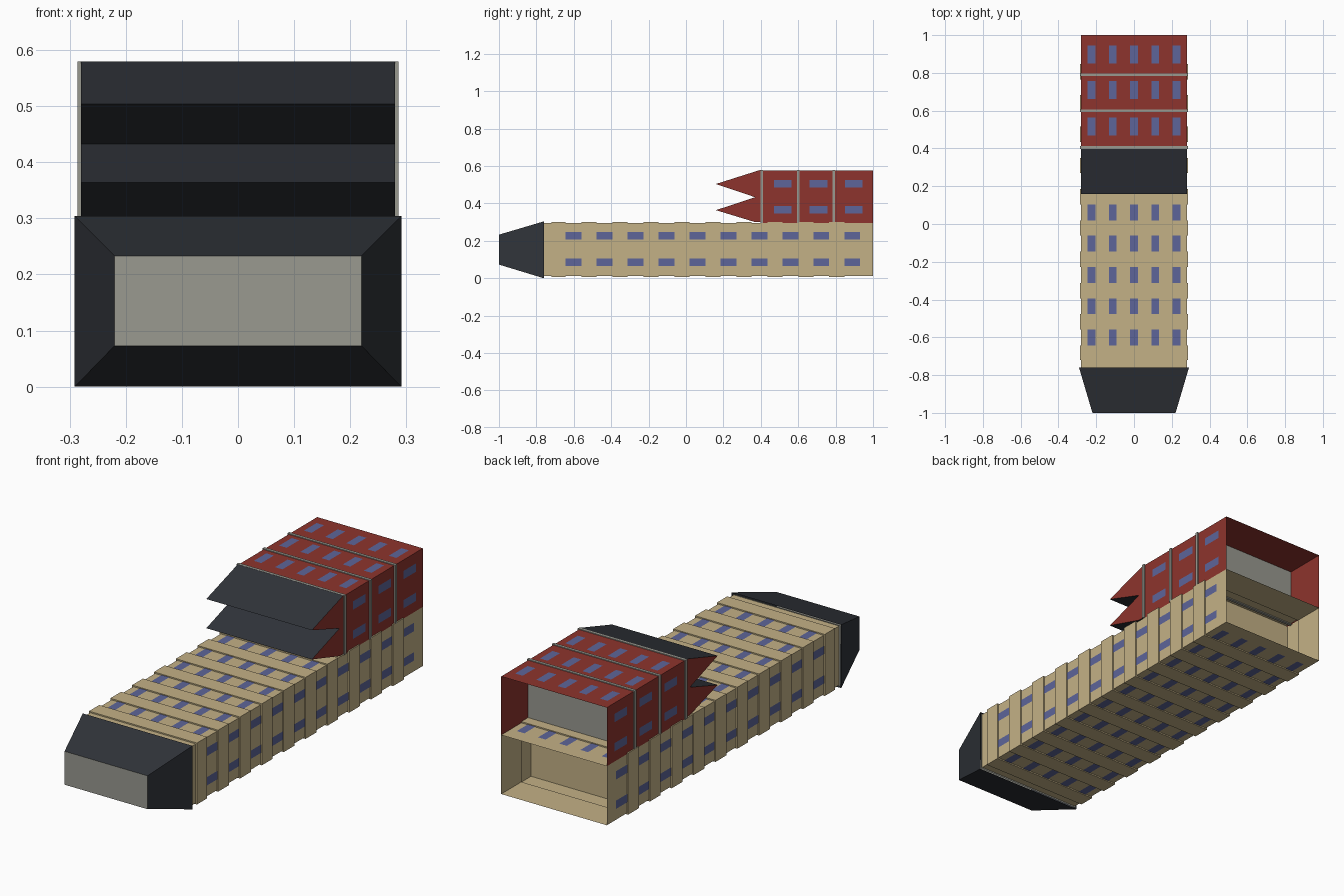
import bpy

if "Cube" in bpy.data.objects:
    bpy.data.objects.remove(bpy.data.objects["Cube"])

def mat(name, rgb):
    m = bpy.data.materials.new(name)
    m.diffuse_color = (*rgb, 1)
    m.use_nodes = True
    m.node_tree.nodes["Principled BSDF"].inputs["Base Color"].default_value = m.diffuse_color
    return m

TAN = mat("tan", (0.55, 0.44, 0.24))
RED = mat("red", (0.27, 0.034, 0.026))
DARK = mat("dark", (0.030, 0.034, 0.042))
BLUE = mat("blue", (0.11, 0.13, 0.32))
GREY = mat("grey", (0.32, 0.32, 0.28))

def make(name, verts, faces, mats, pick=None):
    me = bpy.data.meshes.new(name)
    me.from_pydata(verts, [], faces)
    for m in mats:
        me.materials.append(m)
    if pick:
        for p, i in zip(me.polygons, pick):
            p.material_index = i
    ob = bpy.data.objects.new(name, me)
    bpy.context.collection.objects.link(ob)
    return ob

def loft(sections):
    """Rectangular rings (y, half_width, z0, z1) joined into an open tube."""
    verts, faces = [], []
    for y, w, a, b in sections:
        verts += [(-w, y, a), (w, y, a), (w, y, b), (-w, y, b)]
    for i in range(len(sections) - 1):
        for k in range(4):
            a, b = 4 * i + k, 4 * i + (k + 1) % 4
            faces.append((a, b, b + 4, a + 4))
    return verts, faces

def panel(name, y, w, a, b, m):
    make(name, [(-w, y, a), (w, y, a), (w, y, b), (-w, y, b)], [(0, 1, 2, 3)], [m])

def plate(name, y, w, a, b, t, m):
    v, f = loft([(y - t / 2, w, a, b), (y + t / 2, w, a, b)])
    make(name, v, f + [(0, 3, 2, 1), (4, 5, 6, 7)], [m])

def windows(name, ys, length, w, rows, levels):
    """Flat panes: two rows per side, five columns on each horizontal level."""
    verts, faces = [], []
    def quad(pts, flip):
        n = len(verts)
        verts.extend(pts)
        faces.append((n + 3, n + 2, n + 1, n) if flip else (n, n + 1, n + 2, n + 3))
    h = 0.02
    for y in ys:
        a, b = y - length / 2, y + length / 2
        for s in (-1, 1):
            for z in rows:
                x = s * w
                quad([(x, a, z - h), (x, b, z - h), (x, b, z + h), (x, a, z + h)], s < 0)
        for z, down in levels:
            for i in range(-2, 3):
                x = i * 0.1125
                quad([(x - h, a, z), (x + h, a, z), (x + h, b, z), (x - h, b, z)], down)
    make(name, verts, faces, [BLUE])

# Ribbed lower body, open at the rear
W, Z0, Z1, R = 0.28, 0.012, 0.295, 0.006
STEP, PANE = 0.1656, 0.084
body_ys = [-0.601 + STEP * i for i in range(10)]
sections = [(-0.76, W, Z0, Z1)]
for i, y in enumerate(body_ys):
    start = -0.72 if i == 0 else body_ys[i - 1] + PANE / 2
    end = y - PANE / 2
    sections += [(start, W, Z0, Z1), (start, W + R, Z0 - R, Z1 + R),
                 (end, W + R, Z0 - R, Z1 + R), (end, W, Z0, Z1)]
sections.append((1.0, W, Z0, Z1))
make("lower_body", *loft(sections), [TAN])
panel("lower_rear_wall", 0.77, W, Z0, Z1, TAN)
windows("lower_windows", body_ys, PANE, W + 0.002, (0.085, 0.226),
        ((Z1 + 0.002, False), (Z0 - 0.002, True)))

# Tapered front cap with a grey face
v, f = loft([(-1.0, 0.22, 0.073, 0.233), (-0.76, 0.291, 0.0, 0.304)])
make("front_cap", v, f + [(0, 3, 2, 1)][::-1], [DARK, GREY], [0, 0, 0, 0, 1])
panel("front_cap_back", -0.762, 0.285, 0.006, 0.298, GREY)

# Upper red block: two sides and a roof, open at the rear
T = 0.576
make("upper_block",
     [(-W, 0.4, Z1), (-W, 0.4, T), (W, 0.4, T), (W, 0.4, Z1),
      (-W, 1, Z1), (-W, 1, T), (W, 1, T), (W, 1, Z1)],
     [(0, 1, 5, 4), (1, 2, 6, 5), (2, 3, 7, 6)], [RED])
windows("upper_windows", (0.517, 0.709, 0.897), 0.095, W + 0.002,
        (0.365, 0.505), ((T + 0.002, False),))

# Grey divider plates
for i, y in enumerate((0.405, 0.6, 0.79)):
    plate(f"divider_{i + 1}", y, 0.286, 0.296, 0.58, 0.014, GREY)

# Zigzag front of the upper block: dark slopes, red sides
prof = [(0.4, 0.3), (0.37, 0.3), (0.16, 0.364), (0.37, 0.433), (0.16, 0.504), (0.4, 0.58)]
n = len(prof)
verts = [(s * W, y, z) for s in (-1, 1) for y, z in prof]
faces = [(i, i + 1, n + i + 1, n + i) for i in range(n - 1)]
faces += [(0, 3, 2, 1), (0, 5, 4, 3), (n, n + 1, n + 2, n + 3), (n, n + 3, n + 4, n + 5)]
make("upper_prow", verts, faces, [DARK, RED], [0] * (n - 1) + [1] * 4)
